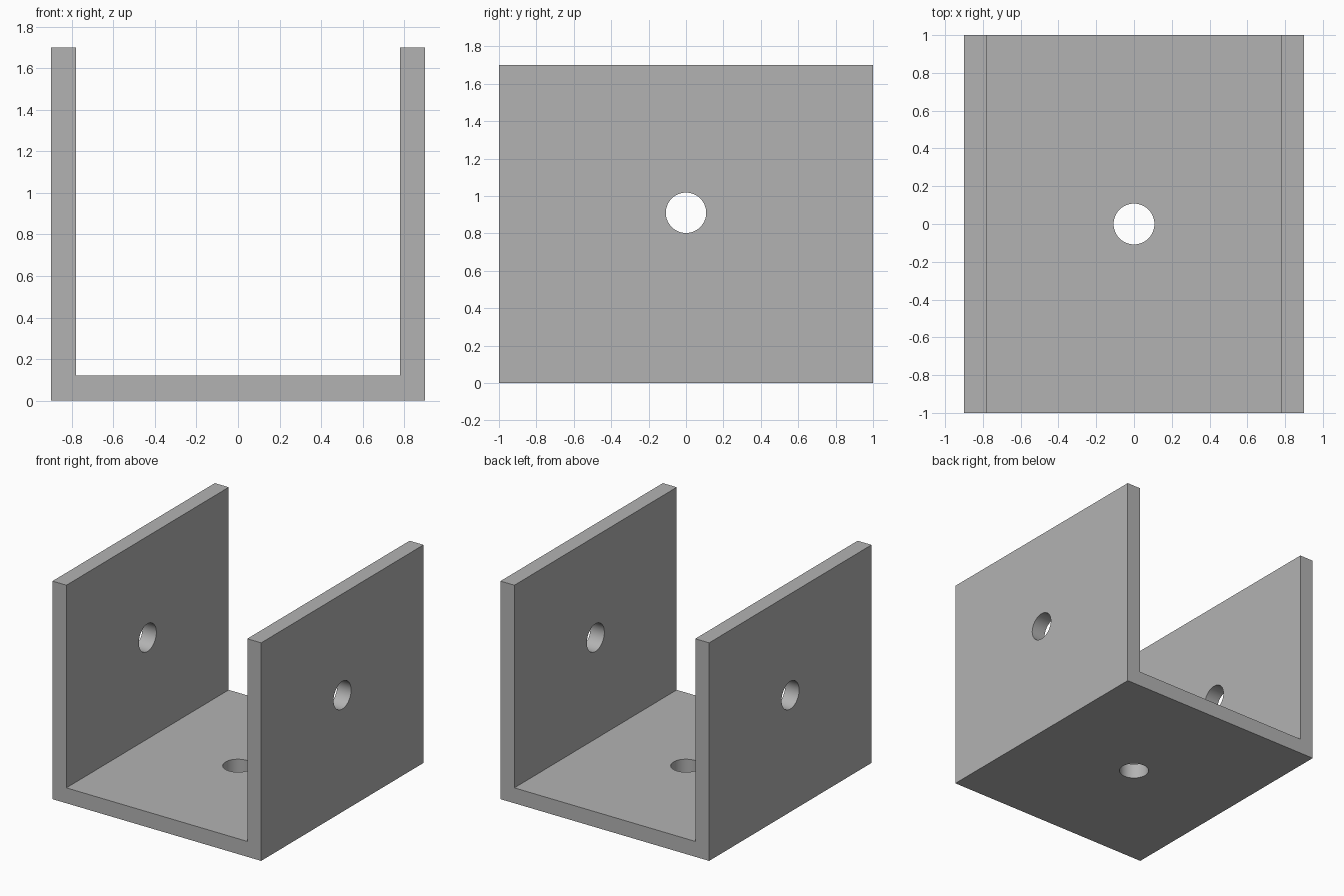
import bpy, bmesh, math

if "Cube" in bpy.data.objects:
    bpy.data.objects.remove(bpy.data.objects["Cube"], do_unlink=True)

HALF_W, HALF_D, HEIGHT = 0.9, 1.0, 1.7
WALL = 0.12
HOLE_R, HOLE_Z = 0.108, 0.91

# Plain grey metal
grey = bpy.data.materials.new("grey metal")
grey.use_nodes = True
colour = (0.45, 0.45, 0.45, 1)
grey.diffuse_color = colour
grey.node_tree.nodes["Principled BSDF"].inputs["Base Color"].default_value = colour

# U-shaped channel: one profile extruded from front to back
inner = HALF_W - WALL
right_half = [(-inner, WALL), (-inner, HEIGHT), (-HALF_W, HEIGHT), (-HALF_W, 0)]
profile = right_half + [(-x, z) for x, z in reversed(right_half)]
bm = bmesh.new()
face = bm.faces.new([bm.verts.new((x, -HALF_D, z)) for x, z in profile])
extruded = bmesh.ops.extrude_face_region(bm, geom=[face])["geom"]
bmesh.ops.translate(bm, vec=(0, 2 * HALF_D, 0),
                    verts=[v for v in extruded if isinstance(v, bmesh.types.BMVert)])
bmesh.ops.recalc_face_normals(bm, faces=bm.faces)
mesh = bpy.data.meshes.new("u_bracket")
bm.to_mesh(mesh)
bm.free()
mesh.materials.append(grey)
bracket = bpy.data.objects.new("u_bracket", mesh)
bpy.context.collection.objects.link(bracket)


def drill(name, location, rotation, depth):
    """Cut a round hole through the bracket."""
    bpy.ops.mesh.primitive_cylinder_add(vertices=48, radius=HOLE_R, depth=depth,
                                        location=location, rotation=rotation)
    cutter = bpy.context.object
    cutter.name = name
    cutter.hide_render = True
    cutter.data.materials.append(grey)
    mod = bracket.modifiers.new(name, "BOOLEAN")
    mod.operation = "DIFFERENCE"
    mod.solver = "EXACT"
    mod.object = cutter
    bpy.context.view_layer.objects.active = bracket
    bpy.ops.object.modifier_apply(modifier=mod.name)
    bpy.data.objects.remove(cutter, do_unlink=True)


# Pin hole through both side walls, bolt hole through the base
drill("pin_hole", (0, 0, HOLE_Z), (0, math.pi / 2, 0), 3)
drill("bolt_hole", (0, 0, 0), (0, 0, 0), 0.6)

# Smooth hole walls, sharp bracket edges
bpy.ops.object.select_all(action="DESELECT")
bracket.select_set(True)
bpy.context.view_layer.objects.active = bracket
bpy.ops.object.shade_smooth_by_angle(angle=math.radians(30))
